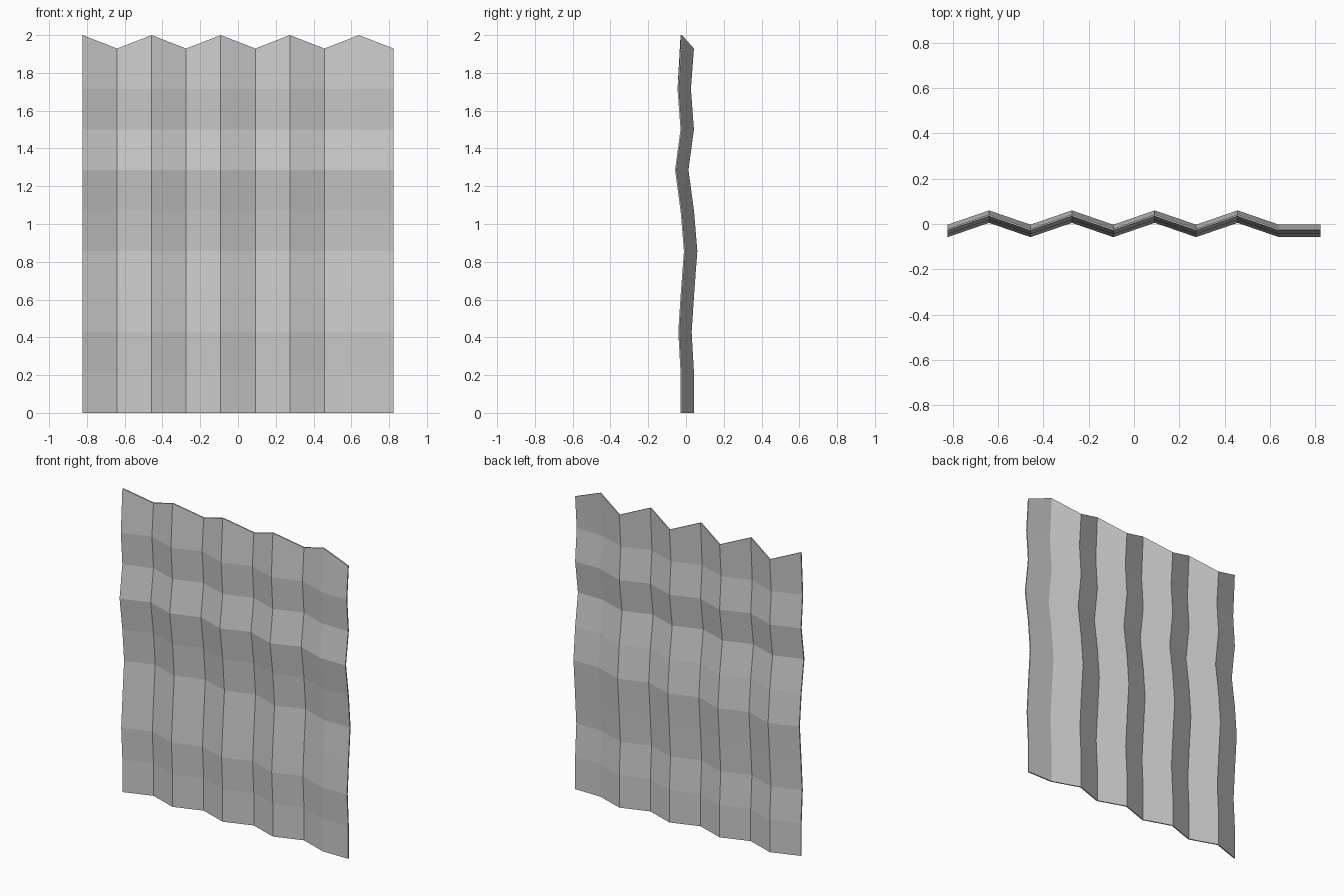
import bpy, bmesh

if "Cube" in bpy.data.objects:
    bpy.data.objects.remove(bpy.data.objects["Cube"])

COLS, ROWS = 10, 10
HALF_W, STEP_Z = 0.823, 1.929 / 9
PLEAT, THICK = 0.063, 0.008
# forward/back sway of each row, bottom to top
SWAY = [0, 0, -0.012, 0.002, 0.018, 0, -0.029, 0, -0.016, 0]

bm = bmesh.new()


def sheet(offset):
    """One pleated grid of vertices, shifted in y by offset."""
    grid = []
    for r in range(ROWS):
        row = []
        for c in range(COLS):
            x = -HALF_W + 2 * HALF_W * c / (COLS - 1)
            back = c % 2 == 1 and c < COLS - 1      # last strip stays flat
            y = -0.025 + SWAY[r] + (PLEAT if back else 0) + offset
            z = r * STEP_Z
            if r == ROWS - 1 and c % 2 == 0:        # zigzag top edge
                z = 2.0
            row.append(bm.verts.new((x, y, z)))
        grid.append(row)
    return grid


# front and back skins
front, back = sheet(-THICK / 2), sheet(THICK / 2)
for g in (front, back):
    for r in range(ROWS - 1):
        for c in range(COLS - 1):
            bm.faces.new((g[r][c], g[r][c + 1], g[r + 1][c + 1], g[r + 1][c]))


# thin rim joining the skins
def rim(a, b):
    for i in range(len(a) - 1):
        bm.faces.new((a[i], a[i + 1], b[i + 1], b[i]))


for k in (0, -1):
    rim(front[k], back[k])
    rim([row[k] for row in front], [row[k] for row in back])

bmesh.ops.recalc_face_normals(bm, faces=bm.faces)
mesh = bpy.data.meshes.new("pleated_curtain")
bm.to_mesh(mesh)
bm.free()
curtain = bpy.data.objects.new("pleated_curtain", mesh)
bpy.context.collection.objects.link(curtain)
